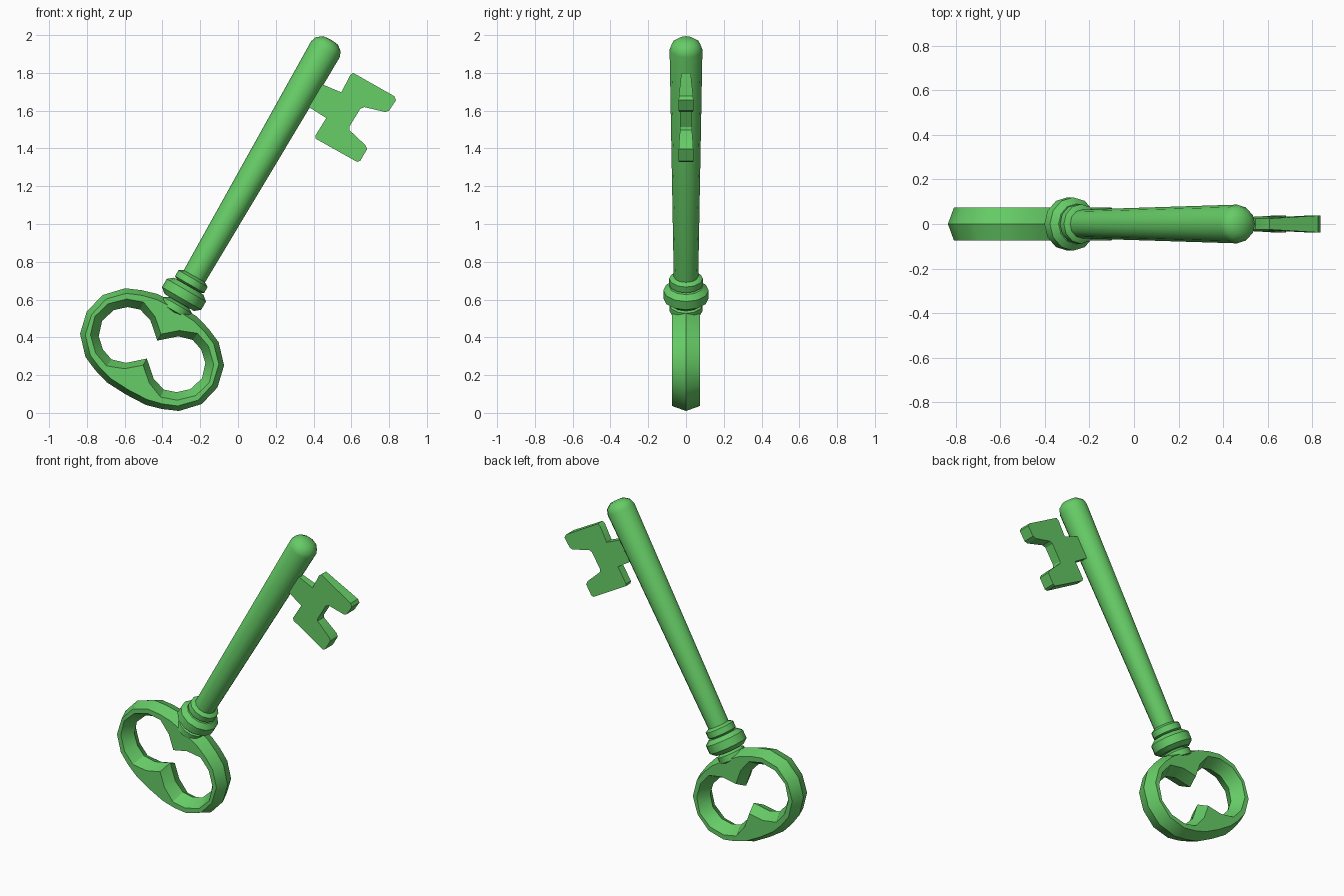
import bpy, bmesh, math
from mathutils import Matrix, Vector

if "Cube" in bpy.data.objects:
    bpy.data.objects.remove(bpy.data.objects["Cube"], do_unlink=True)

green = bpy.data.materials.new("key green")
green.use_nodes = True
green.diffuse_color = (0.133, 0.604, 0.133, 1)
green.node_tree.nodes["Principled BSDF"].inputs["Base Color"].default_value = green.diffuse_color

# The key leans 30 degrees; local z runs along the shaft from the bow centre
LEAN = Matrix.Translation((-0.455, 0, 0.335)) @ Matrix.Rotation(math.radians(30), 4, "Y")


def finish(bm, name, angle=35, place=LEAN):
    bmesh.ops.recalc_face_normals(bm, faces=bm.faces)
    bm.transform(place)
    mesh = bpy.data.meshes.new(name)
    bm.to_mesh(mesh)
    bm.free()
    mesh.materials.append(green)
    obj = bpy.data.objects.new(name, mesh)
    bpy.context.collection.objects.link(obj)
    bpy.ops.object.select_all(action="DESELECT")
    obj.select_set(True)
    bpy.context.view_layer.objects.active = obj
    bpy.ops.object.shade_smooth_by_angle(angle=math.radians(angle))


def mirror_quarter(quarter):
    """Closed loop from a quarter outline that runs from the x axis to the z axis."""
    top = quarter + [(-x, z) for x, z in quarter[-2::-1]]
    return top + [(x, -z) for x, z in top[-2:0:-1]]


def lathe(name, profile, sides=12):
    bm = bmesh.new()
    verts = [bm.verts.new((r, 0, z)) for r, z in profile]
    edges = [bm.edges.new(pair) for pair in zip(verts, verts[1:])]
    bmesh.ops.spin(bm, geom=verts + edges, axis=(0, 0, 1), cent=(0, 0, 0),
                   angle=math.tau, steps=sides, use_duplicate=False)
    bmesh.ops.remove_doubles(bm, verts=bm.verts, dist=0.0005)
    finish(bm, name)


# Bow: four mirrored outlines bridged into a ring with bulging rims
outer = [(.40, 0), (.372, .118), (.286, .21), (.205, .245), (.12, .27), (0, .275)]
outer_face = [(.37, 0), (.345, .11), (.267, .19), (.19, .222), (.11, .242), (0, .247)]
hole_face = [(.35, 0), (.322, .095), (.25, .165), (.165, .195), (.075, .16), (0, .095)]
hole = [(.305, 0), (.28, .08), (.225, .13), (.16, .152), (.085, .13), (0, .055)]
DEPTH = 0.075
bm = bmesh.new()
rings = []
for outline, y in ((outer, 0), (outer_face, -DEPTH), (hole_face, -DEPTH),
                   (hole, 0), (hole_face, DEPTH), (outer_face, DEPTH)):
    rings.append([bm.verts.new((x, y, z)) for x, z in mirror_quarter(outline)])
for a, b in zip(rings, rings[1:] + rings[:1]):
    for i in range(len(a)):
        j = (i + 1) % len(a)
        bm.faces.new((a[i], a[j], b[j], b[i]))
finish(bm, "bow", 30)

# Shaft: slightly flared rod with a rounded tip
lathe("shaft", [(0, .24), (.063, .24), (.065, .45), (.087, 1.835),
                (.076, 1.866), (.045, 1.89), (0, 1.895)])

# Collar: three stacked rings, the middle one largest
for name, z, radius, half in (("lower_collar", .254, .087, .036),
                              ("middle_collar", .338, .12, .05),
                              ("upper_collar", .416, .089, .036)):
    lathe(name, [(0, z - half), (radius - .03, z - half), (radius, z - half * .5),
                 (radius, z + half * .5), (radius - .03, z + half), (0, z + half)])

# Bit: notched plate that thickens away from the shaft
bit = [(.33, 1.645), (.38, 1.775), (.43, 1.746), (.547, 1.697), (.594, 1.788),
       (.61, 1.8), (.827, 1.677), (.837, 1.656), (.80, 1.6), (.779, 1.593),
       (.668, 1.619), (.647, 1.609), (.589, 1.514), (.589, 1.498), (.674, 1.418),
       (.684, 1.397), (.647, 1.334), (.63, 1.329), (.412, 1.451), (.409, 1.467),
       (.467, 1.561), (.383, 1.614)]
bm = bmesh.new()
sides = []
for sign in (-1, 1):
    loop = []
    for x, z in bit:
        reach = (LEAN.inverted() @ Vector((x, 0, z))).x
        loop.append(bm.verts.new((x, sign * (.015 + .052 * reach), z)))
    bm.faces.new(loop)
    sides.append(loop)
for i in range(len(bit)):
    j = (i + 1) % len(bit)
    bm.faces.new((sides[0][i], sides[0][j], sides[1][j], sides[1][i]))
finish(bm, "bit", 30, Matrix.Identity(4))
